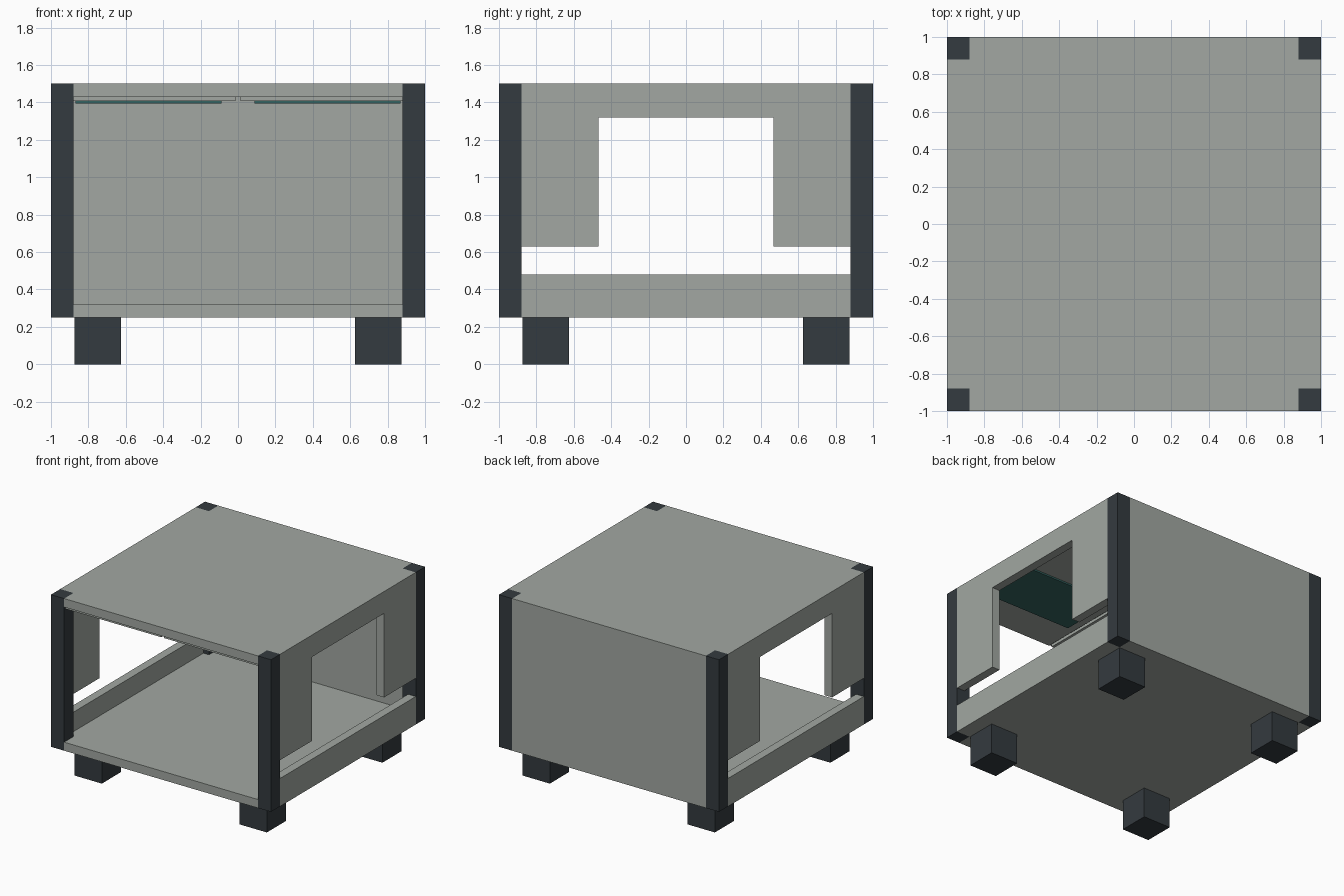
import bpy, bmesh
from mathutils import Vector

if "Cube" in bpy.data.objects:
    bpy.data.objects.remove(bpy.data.objects["Cube"])


def material(name, rgb):
    m = bpy.data.materials.new(name)
    m.diffuse_color = (*rgb, 1)
    m.use_nodes = True
    m.node_tree.nodes["Principled BSDF"].inputs["Base Color"].default_value = m.diffuse_color
    return m


PANEL = material("panel_grey", (0.36, 0.39, 0.36))
DARK = material("dark_frame", (0.034, 0.043, 0.050))
TEAL = material("teal_pad", (0.035, 0.13, 0.12))


def extrude(name, profile, depth, mat):
    """Solid made from a 3D outline swept along the depth vector."""
    bm = bmesh.new()
    face = bm.faces.new([bm.verts.new(p) for p in profile])
    new = bmesh.ops.extrude_face_region(bm, geom=[face])["geom"]
    verts = [g for g in new if isinstance(g, bmesh.types.BMVert)]
    bmesh.ops.translate(bm, verts=verts, vec=Vector(depth))
    bmesh.ops.recalc_face_normals(bm, faces=bm.faces)
    mesh = bpy.data.meshes.new(name)
    bm.to_mesh(mesh)
    bm.free()
    mesh.materials.append(mat)
    ob = bpy.data.objects.new(name, mesh)
    bpy.context.collection.objects.link(ob)
    return ob


def box(name, lo, hi, mat):
    (x0, y0, z0), (x1, y1, z1) = lo, hi
    base = [(x0, y0, z0), (x1, y0, z0), (x1, y1, z0), (x0, y1, z0)]
    return extrude(name, base, (0, 0, z1 - z0), mat)


I = 0.88   # inner edge of corner posts
T = 0.07   # panel thickness

# Floor and roof: square slabs with the corners notched for the posts
outline = [(-I, -1), (I, -1), (I, -I), (1, -I), (1, I), (I, I),
           (I, 1), (-I, 1), (-I, I), (-1, I), (-1, -I), (-I, -I)]
for name, z in (("floor", 0.25), ("roof", 1.5 - T)):
    extrude(name, [(x, y, z) for x, y in outline], (0, 0, T), PANEL)

# Corner posts and feet
for sx, xn in ((-1, "left"), (1, "right")):
    for sy, yn in ((-1, "front"), (1, "back")):
        cx, cy = sx * 0.94, sy * 0.94
        box(f"{yn}_{xn}_post", (cx - 0.06, cy - 0.06, 0.25),
            (cx + 0.06, cy + 0.06, 1.5), DARK)
        fx, fy = sx * 0.75, sy * 0.75
        box(f"{yn}_{xn}_foot", (fx - 0.125, fy - 0.125, 0),
            (fx + 0.125, fy + 0.125, 0.25), DARK)

# Back wall
box("back_wall", (-I, 1 - T, 0.25 + T), (I, 1, 1.5 - T), PANEL)

# Side walls: low rail and an upper panel with a window open at the bottom
W = 0.468
upper = [(-I, 0.63), (-W, 0.63), (-W, 1.32), (W, 1.32),
         (W, 0.63), (I, 0.63), (I, 1.43), (-I, 1.43)]
for s, n in ((-1, "left"), (1, "right")):
    extrude(f"{n}_upper_wall", [(s, y, z) for y, z in upper], (-s * T, 0, 0), PANEL)
    xs = sorted((s, s * (1 - T)))
    box(f"{n}_lower_rail", (xs[0], -I, 0.25 + T), (xs[1], I, 0.48), PANEL)

    # Ceiling liner with a teal pad set under it
    xs = sorted((s * 0.013, s * I))
    box(f"{n}_ceiling_liner", (xs[0], -0.98, 1.407), (xs[1], 1 - T, 1.43), PANEL)
    xs = sorted((s * 0.088, s * 0.868))
    box(f"{n}_ceiling_pad", (xs[0], -0.67, 1.394), (xs[1], -0.165, 1.41), TEAL)
    xs = sorted((s * I, s * (1 - T)))
    box(f"{n}_liner_edge", (xs[0], -I, 1.407), (xs[1], I, 1.43), PANEL)
